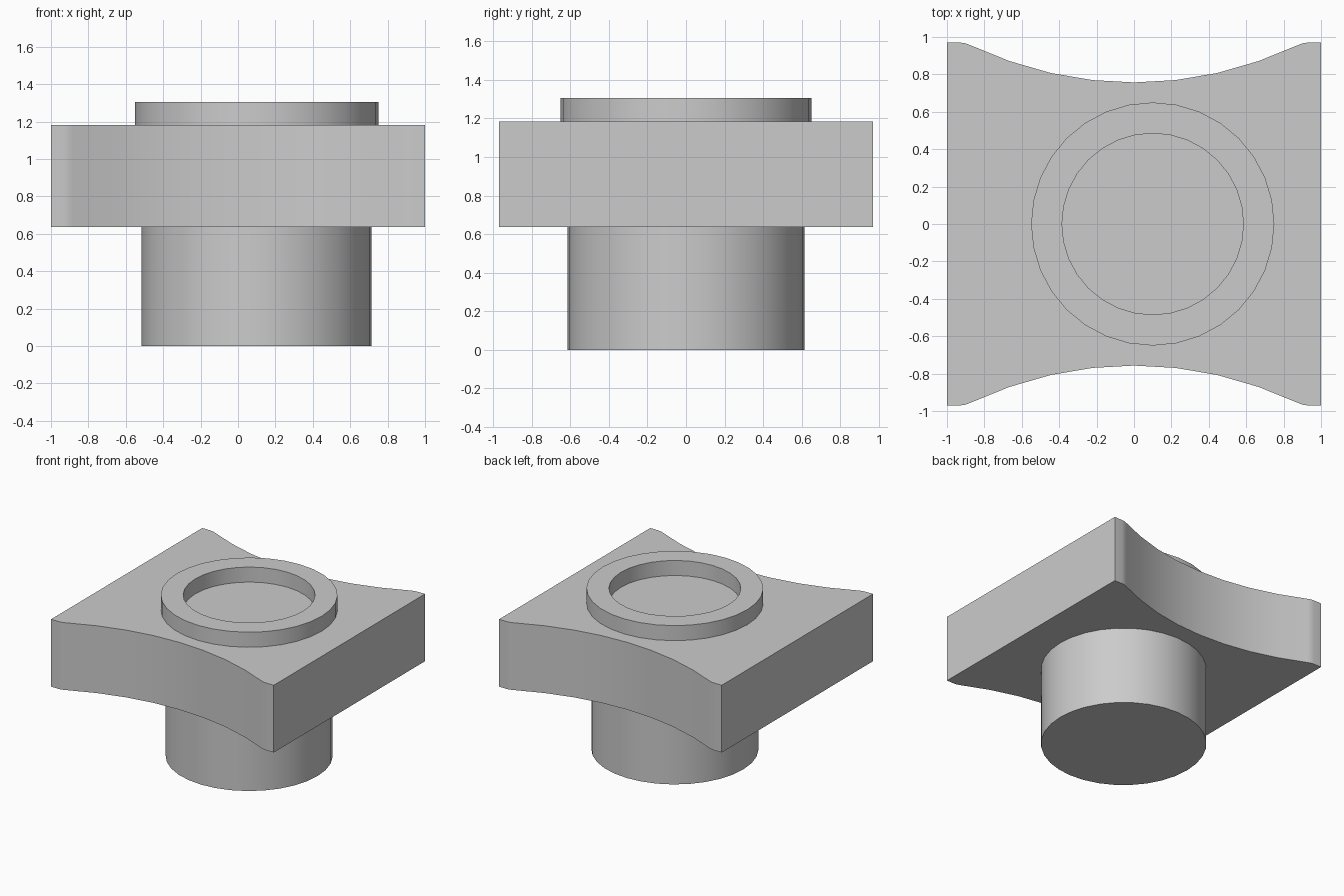
import bpy
import bmesh
from math import cos, sin, pi, radians, sqrt

cube = bpy.data.objects.get("Cube")
if cube:
    bpy.data.objects.remove(cube, do_unlink=True)

grey = bpy.data.materials.new("light grey")
grey.use_nodes = True
grey.diffuse_color = (0.6, 0.6, 0.6, 1)
grey.node_tree.nodes["Principled BSDF"].inputs["Base Color"].default_value = grey.diffuse_color

SIDES = 32
AXIS_X = 0.1          # the round parts sit off centre
PLATE_BOTTOM, PLATE_TOP, RIM_TOP = 0.637, 1.183, 1.305
STEM_R, RIM_OUTER, RIM_INNER = 0.615, 0.65, 0.485
HALF_Y, WAIST_Y, SCOOP_R = 0.97, 0.757, 2.0


def finish(name, bm):
    bmesh.ops.recalc_face_normals(bm, faces=bm.faces[:])
    mesh = bpy.data.meshes.new(name)
    bm.to_mesh(mesh)
    bm.free()
    mesh.materials.append(grey)
    obj = bpy.data.objects.new(name, mesh)
    bpy.context.collection.objects.link(obj)
    bpy.ops.object.select_all(action='DESELECT')
    obj.select_set(True)
    bpy.context.view_layer.objects.active = obj
    bpy.ops.object.shade_smooth_by_angle(angle=radians(30))
    return obj


def prism(name, outline, z0, z1):
    bm = bmesh.new()
    face = bm.faces.new([bm.verts.new((x, y, z0)) for x, y in outline])
    new = bmesh.ops.extrude_face_region(bm, geom=[face], use_keep_orig=True)["geom"]
    verts = [v for v in new if isinstance(v, bmesh.types.BMVert)]
    bmesh.ops.translate(bm, verts=verts, vec=(0, 0, z1 - z0))
    return finish(name, bm)


def circle(radius):
    return [(AXIS_X + radius * cos(2 * pi * i / SIDES), radius * sin(2 * pi * i / SIDES))
            for i in range(SIDES)]


# Plate: straight left and right sides, shallow scooped front and back, eased corners
scoop = [(x, WAIST_Y + SCOOP_R - sqrt(SCOOP_R ** 2 - x * x))
         for x in [0.222 * i for i in range(-3, 4)]]
corner = [(1, HALF_Y), (0.93, HALF_Y), (0.905, 0.967), (0.88, 0.958)]
back = [(-x, y) for x, y in corner] + scoop + corner[::-1]
front = [(-x, -y) for x, y in back]
prism("plate", back + front, PLATE_BOTTOM, PLATE_TOP)

# Solid stem below the plate
prism("stem", circle(STEM_R), 0, PLATE_BOTTOM)

# Raised rim: square section swept around the axis, its recess floor is the plate top
bm = bmesh.new()
section = [(RIM_INNER, PLATE_TOP), (RIM_OUTER, PLATE_TOP),
           (RIM_OUTER, RIM_TOP), (RIM_INNER, RIM_TOP)]
verts = [bm.verts.new((AXIS_X + r, 0, z)) for r, z in section]
edges = [bm.edges.new((verts[i], verts[(i + 1) % 4])) for i in range(4)]
bmesh.ops.spin(bm, geom=verts + edges, cent=(AXIS_X, 0, 0), axis=(0, 0, 1),
               angle=2 * pi, steps=SIDES, use_merge=True)
bmesh.ops.remove_doubles(bm, verts=bm.verts[:], dist=0.0001)
finish("rim", bm)
